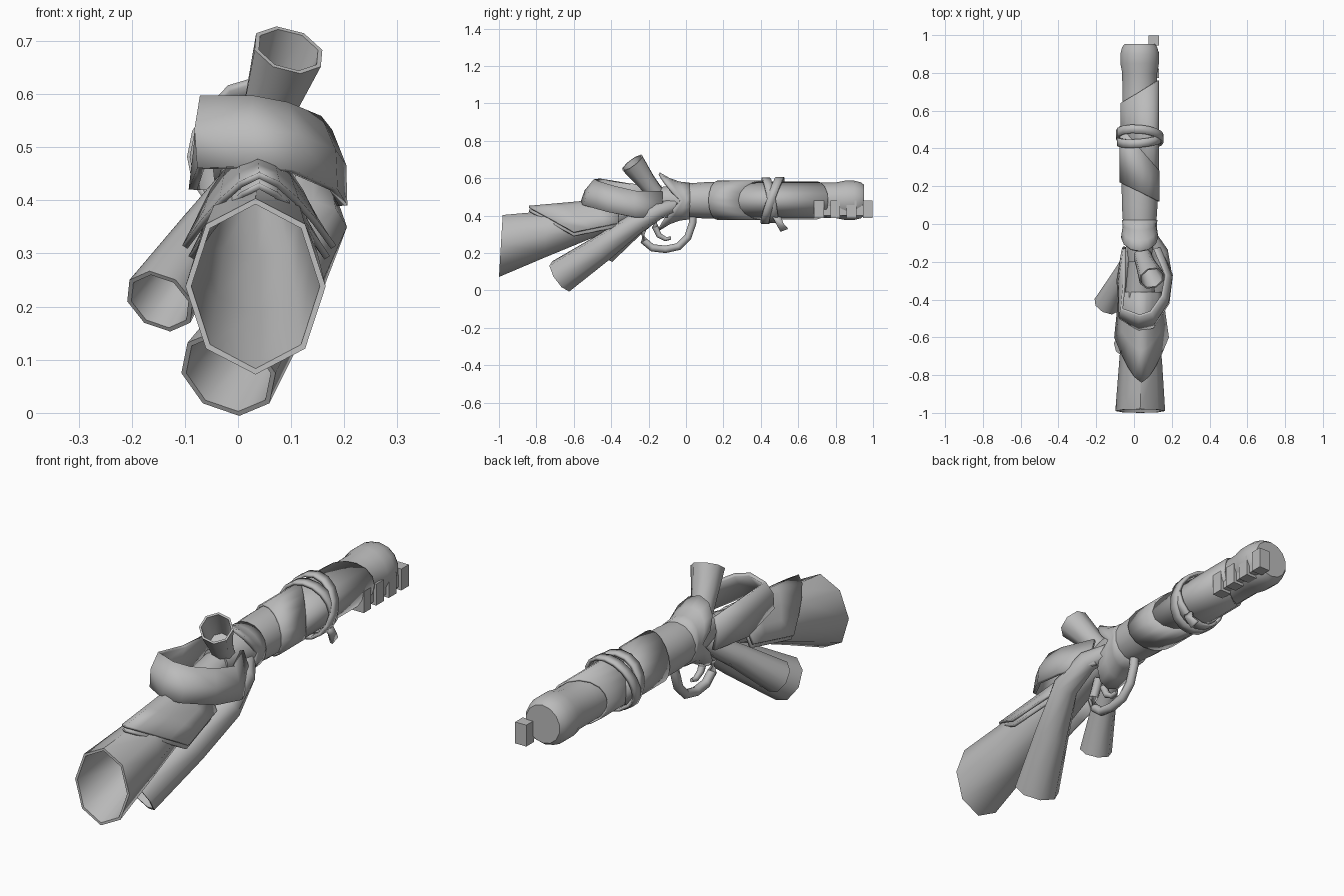
import bpy, bmesh, math
from mathutils import Vector

cube = bpy.data.objects.get("Cube")
if cube:
    bpy.data.objects.remove(cube)

mat = bpy.data.materials.new("plain_grey")
mat.use_nodes = True
GREY = (0.5, 0.5, 0.5, 1)
mat.diffuse_color = GREY
mat.node_tree.nodes["Principled BSDF"].inputs["Base Color"].default_value = GREY


def finish(name, bm, angle=50, thickness=0, offset=-1):
    """Turn a bmesh into a shaded object, with optional shell thickness."""
    bmesh.ops.recalc_face_normals(bm, faces=bm.faces)
    me = bpy.data.meshes.new(name)
    bm.to_mesh(me)
    bm.free()
    ob = bpy.data.objects.new(name, me)
    bpy.context.collection.objects.link(ob)
    me.materials.append(mat)
    if thickness:
        mod = ob.modifiers.new("shell", "SOLIDIFY")
        mod.thickness, mod.offset = thickness, offset
    bpy.ops.object.select_all(action="DESELECT")
    ob.select_set(True)
    bpy.context.view_layer.objects.active = ob
    bpy.ops.object.shade_smooth_by_angle(angle=math.radians(angle))
    return ob


def skin(bm, rows, closed=True):
    """Bridge rows of points with quads."""
    vs = [[bm.verts.new(p) for p in row] for row in rows]
    n = len(vs[0])
    for a, b in zip(vs, vs[1:]):
        for i in range(n if closed else n - 1):
            j = (i + 1) % n
            bm.faces.new((a[i], a[j], b[j], b[i]))
    return vs


def ring(c, n, rx, rz, sides):
    n = Vector(n).normalized()
    u = n.cross(Vector((0, 0, 1)))
    u = u.normalized() if u.length > 0.01 else Vector((1, 0, 0))
    v = u.cross(n)
    return [Vector(c) + u * rx * math.sin(t) + v * rz * math.cos(t)
            for t in (2 * math.pi * i / sides for i in range(sides))]


def tube(name, path, sides=8, normal=None, wall=0, angle=50):
    """Path items: x, y, z, rx, rz. A wall makes the last end an open mouth."""
    pts = [Vector(p[:3]) for p in path]
    rows = []
    for i, p in enumerate(path):
        n = normal or pts[min(i + 1, len(pts) - 1)] - pts[max(i - 1, 0)]
        rows.append((p, n))
    rings = [ring(p[:3], n, p[3], p[4], sides) for p, n in rows]
    if wall:
        rings += [ring(p[:3], n, p[3] - wall, p[4] - wall, sides) for p, n in reversed(rows[1:])]
    bm = bmesh.new()
    vs = skin(bm, rings)
    bm.faces.new(vs[0])
    bm.faces.new(vs[-1])
    return finish(name, bm, angle)


def box(name, lo, hi):
    bm = bmesh.new()
    bmesh.ops.create_cube(bm, size=1)
    for v in bm.verts:
        v.co = [(a + b) / 2 + c * (b - a) for a, b, c in zip(lo, hi, v.co)]
    return finish(name, bm)


CX, CZ = 0.03, 0.482

# Flared hollow stock
tube("stock", [(CX, 0, CZ, .06, .06), (CX, -.2, .465, .06, .065), (.035, -.5, .367, .095, .088),
               (.035, -.75, .3, .115, .125), (.033, -.99, .238, .132, .166)],
     normal=(0, -1, .06), wall=.011)

# Barrel with a rounded muzzle
profile = [(-.2, .06), (-.08, .08), (0, .09), (.1, .097), (.3, .098), (.7, .094), (.8, .095),
           (.85, .105), (.9, .105), (.935, .096), (.952, .083)]
tube("barrel", [(CX, y, CZ, r, r) for y, r in profile], 14)


# Slanted wrappings round the barrel
def wrap(name, y0, y1, slant0, slant1, radius, thickness, lean0=0, lean1=0, sides=16):
    rows = []
    for y, sx, sz in ((y0, slant0, lean0), (y1, slant1, lean1)):
        row = []
        for i in range(sides):
            t = 2 * math.pi * i / sides
            s, c = math.sin(t), math.cos(t)
            row.append((CX + radius * s, y + sx * s + sz * c, CZ + radius * c))
        rows.append(row)
    bm = bmesh.new()
    skin(bm, rows)
    return finish(name, bm, 50, thickness)


wrap("rear_wrap", .17, .4, -.05, -.12, .106, .012)
wrap("front_wrap", .3, .70, -.1, .06, .102, .008)
wrap("rear_strap", .425, .47, .01, .01, .121, .014, -.02, -.02)
wrap("front_strap", .44, .485, -.01, -.01, .126, .014, .04, .04)

# Loose strap end
bm = bmesh.new()
skin(bm, [[(.1, .46, .4), (.1, .51, .39)], [(.11, .475, .37), (.11, .52, .36)],
          [(.1, .505, .315), (.1, .545, .33)]], False)
finish("strap_end", bm, 50, .012, 0)

# Flared, notched sleeve behind the barrel
rows = []
for k in range(4):
    f = k / 3
    row = []
    for i in range(16):
        t = 2 * math.pi * i / 16
        s, c = math.sin(t), math.cos(t)
        reach = .05 + .11 * abs(c)
        r = .094 + f * f * (.045 * abs(c) + .01)
        row.append((CX + r * s * (1 - .12 * f), .02 - f * reach, CZ + r * c * (1.08 if c < 0 else 1)))
    rows.append(row)
bm = bmesh.new()
skin(bm, rows)
finish("flared_sleeve", bm, 50, .014)

# Open pouch on top: upper rim and lower rim
upper = [(-.05, -.13, .56), (-.05, -.3, .57), (-.065, -.45, .594), (.03, -.485, .592),
         (.09, -.465, .58), (.15, -.38, .555), (.17, -.27, .53), (.11, -.13, .53)]
lower = [(-.05, -.12, .42), (-.085, -.3, .42), (-.07, -.5, .46), (.03, -.56, .462),
         (.1, -.545, .455), (.18, -.42, .42), (.198, -.27, .39), (.13, -.1, .39)]
middle = [(Vector(a) + Vector(b)) / 2 + Vector((.012 if a[0] > .05 else -.008, -.012, .005))
          for a, b in zip(upper, lower)]
bm = bmesh.new()
skin(bm, [upper, middle, lower], False)
finish("open_pouch", bm, 45, .016, 0)

# Two layered saddle flaps over the stock
for name, drop, inset in (("outer_flap", 0, 0), ("inner_flap", .02, .012)):
    rows = []
    for f in (0, .35, .7, 1):
        row = []
        for i in range(9):
            s = i / 4 - 1
            front = Vector((.04 + (.14 - inset) * s, -.84 + .24 * abs(s) ** 1.5, .447 - .135 * abs(s) ** 1.5))
            back = Vector((.035 + (.11 - inset) * s, -.36, .49 - .13 * s * s))
            row.append(front.lerp(back, f) - Vector((0, 0, drop)))
        rows.append(row)
    bm = bmesh.new()
    skin(bm, rows, False)
    finish(name, bm, 50, .012, 0)

# Three flared horns
tube("top_horn", [(.035, -.14, .49, .045, .045), (.06, -.21, .58, .052, .052),
                  (.095, -.287, .683, .07, .07)], wall=.009)
tube("side_horn", [(.02, -.12, .45, .04, .04), (-.06, -.27, .34, .052, .052),
                   (-.147, -.43, .21, .07, .07)], wall=.009)
tube("lower_horn", [(.07, -.04, .46, .035, .035), (.135, -.15, .425, .046, .046),
                    (.148, -.28, .35, .058, .058), (.08, -.45, .225, .075, .075),
                    (-.018, -.67, .075, .097, .095)], wall=.01)

# Trigger guard and trigger
guard = [(.04, .42), (.035, .36), (.01, .285), (-.04, .235), (-.11, .22), (-.18, .228),
         (-.225, .265), (-.235, .32), (-.2, .4)]
tube("trigger_guard", [(CX, y, z, .02, .02) for y, z in guard], 8)
trigger = [(-.16, .40, .02), (-.165, .34, .018), (-.145, .295, .015), (-.11, .275, .012), (-.08, .28, .008)]
tube("trigger", [(CX, y, z, r, r) for y, z, r in trigger], 8)

# Toothed rail beside the muzzle
box("rail_bar", (.08, .69, .4), (.118, .99, .455))
for i in range(4):
    y = .685 + i * .087
    box(f"rail_tooth_{i + 1}", (.078, y, .388), (.132, y + .052, .482))
